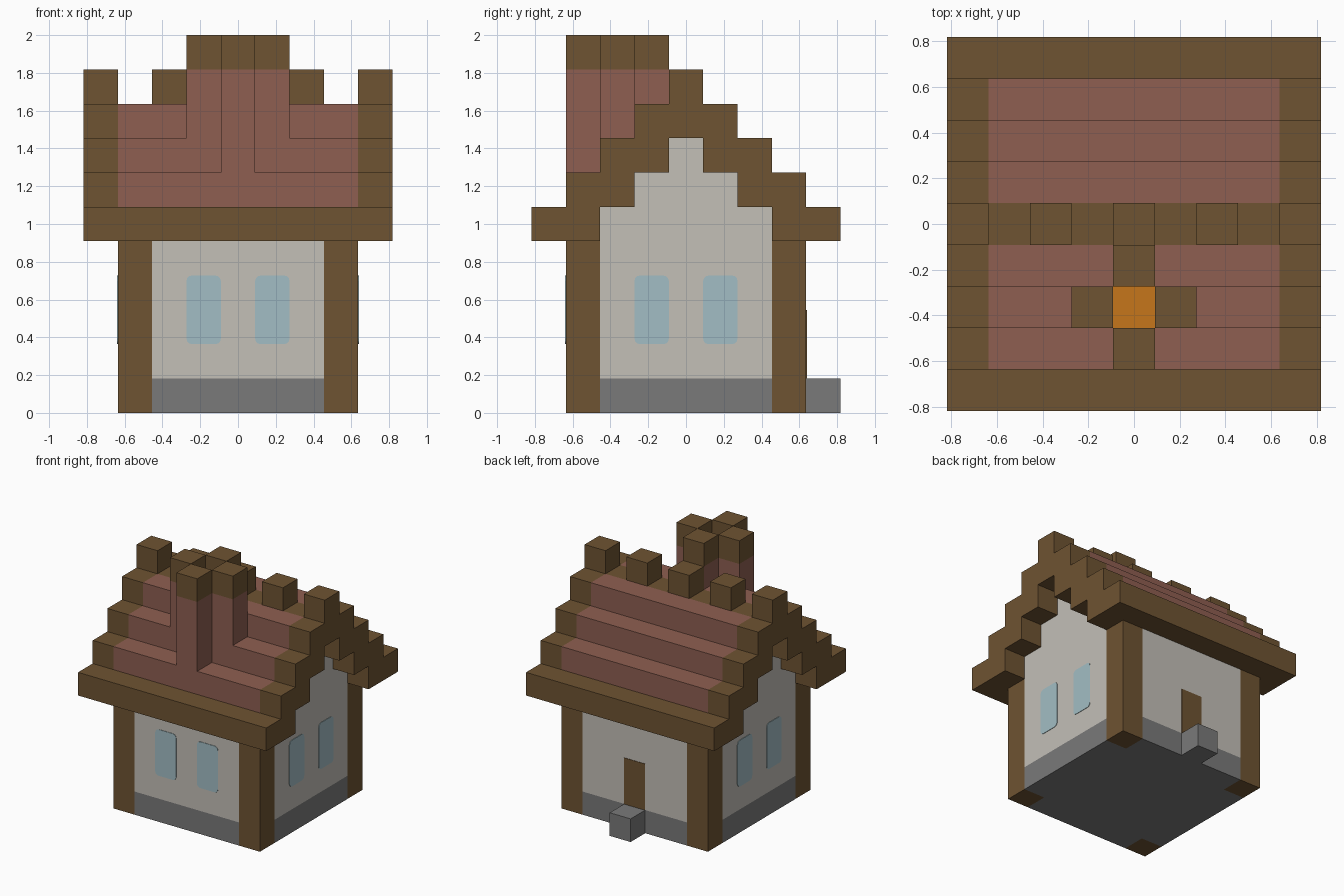
import bpy, bmesh, math

U = 2 / 11  # one block

if "Cube" in bpy.data.objects:
    bpy.data.objects.remove(bpy.data.objects["Cube"], do_unlink=True)


def material(name, r, g, b):
    m = bpy.data.materials.new(name)
    col = [(c / 255) ** 2.2 for c in (r, g, b)] + [1]
    m.use_nodes = True
    m.diffuse_color = col
    bsdf = next(n for n in m.node_tree.nodes if n.type == 'BSDF_PRINCIPLED')
    bsdf.inputs["Base Color"].default_value = col
    bsdf.inputs["Roughness"].default_value = 0.9
    return m


TIMBER = material("timber brown", 110, 84, 53)
TILE = material("roof red", 141, 95, 82)
PLASTER = material("plaster white", 194, 190, 182)
STONE = material("stone grey", 121, 121, 121)
GLASS = material("window blue", 161, 188, 195)
EMBER = material("ember orange", 197, 117, 33)


def prism(name, outline, axis, stations, mats, rule=None):
    """Extrude a closed outline (in block units) along an axis through the stations."""
    def place(a, b, t):
        p = {'x': (t, a, b), 'y': (a, t, b), 'z': (a, b, t)}[axis]
        return [c * U for c in p]
    bm = bmesh.new()
    rings = [[bm.verts.new(place(a, b, t)) for a, b in outline] for t in stations]
    n = len(outline)
    for r0, r1 in zip(rings, rings[1:]):
        for i in range(n):
            j = (i + 1) % n
            bm.faces.new((r0[i], r0[j], r1[j], r1[i]))
    bm.faces.new(rings[0][::-1])
    bm.faces.new(rings[-1])
    bmesh.ops.recalc_face_normals(bm, faces=bm.faces)
    if rule:
        for f in bm.faces:
            f.material_index = rule(f.calc_center_median() / U, f.normal)
    me = bpy.data.meshes.new(name)
    bm.to_mesh(me)
    bm.free()
    for m in mats:
        me.materials.append(m)
    ob = bpy.data.objects.new(name, me)
    bpy.context.collection.objects.link(ob)
    return ob


def block(name, x, y, z0, z1, mat):
    """One-block-square column centred on a grid cell."""
    h = 0.5
    sq = [(x - h, y - h), (x + h, y - h), (x + h, y + h), (x - h, y + h)]
    return prism(name, sq, 'z', (z0, z1), [mat])


def mirrored(half):
    """Complete a left half outline with its mirror image."""
    return half + [(-a, b) for a, b in reversed(half)]


def rounded(cx, z0, z1, r=0.16):
    """Rounded one-block-wide pane outline."""
    pts = []
    corners = [(cx + .5 - r, z1 - r), (cx - .5 + r, z1 - r),
               (cx - .5 + r, z0 + r), (cx + .5 - r, z0 + r)]
    for q, (a, b) in enumerate(corners):
        for k in range(4):
            t = math.pi / 2 * (q + k / 3)
            pts.append((a + r * math.cos(t), b + r * math.sin(t)))
    return pts


# Foundation and walls fill the cross between the corner posts
cross = mirrored([(-2.5, -3.5), (-2.5, -2.5), (-3.5, -2.5),
                  (-3.5, 2.5), (-2.5, 2.5), (-2.5, 3.5)])
prism("foundation", cross, 'z', (0, 1), [STONE])
prism("walls", cross, 'z', (1, 5), [PLASTER])
for sx in (-3, 3):
    for sy in (-3, 3):
        block("corner_post", sx, sy, 0, 5, TIMBER)

# Stepped gable walls
stairs_in = [(-2.5, 5), (-2.5, 6), (-1.5, 6), (-1.5, 7), (-.5, 7), (-.5, 8)]
prism("gable", mirrored(stairs_in), 'x', (-3.5, 3.5), [PLASTER])


# Stepped roof: tiles in the middle, timber rakes, eaves, ridge and underside
def roof_colour(c, n):
    covered = abs(c.x) < 3 and c.z > 6.2
    ridge = abs(c.y) < .4
    return 1 if covered and not ridge and n.z > -.5 else 0


stairs_out = [(-4.5, 5)]
for i in range(4):
    stairs_out += [(i - 4.5, i + 6), (i - 3.5, i + 6)]
    if i == 3:
        stairs_out[-1] = (-.5, 9)
stairs_out = mirrored(stairs_out)
inner = mirrored(stairs_in)[::-1]
prism("roof", stairs_out + inner, 'x', (-4.5, -3.5, 3.5, 4.5), [TIMBER, TILE], roof_colour)
for x in range(-4, 5, 2):
    block("ridge_block", x, 0, 9, 10, TIMBER)

# Chimney of four stacks around a glowing shaft
for x, y, base in ((0, -3, 7), (-1, -2, 8), (1, -2, 8), (0, -1, 9)):
    block("chimney_stack", x, y, base, 10, TILE)
    block("chimney_cap", x, y, 10, 11, TIMBER)
block("chimney_embers", 0, -2, 8, 8.04, EMBER)

# Windows on the front and both sides
for c in (-1, 1):
    pane = rounded(c, 2, 4)
    prism("front_window", pane, 'y', (-3.52, -3.49), [GLASS])
    for s in (-1, 1):
        prism("side_window", pane, 'x', (s * 3.49, s * 3.52), [GLASS])

# Back door and its step
door = [(-.5, 1), (.5, 1), (.5, 3), (-.5, 3)]
prism("back_door", door, 'y', (3.49, 3.52), [TIMBER])
block("door_step", 0, 4, 0, 1, STONE)
